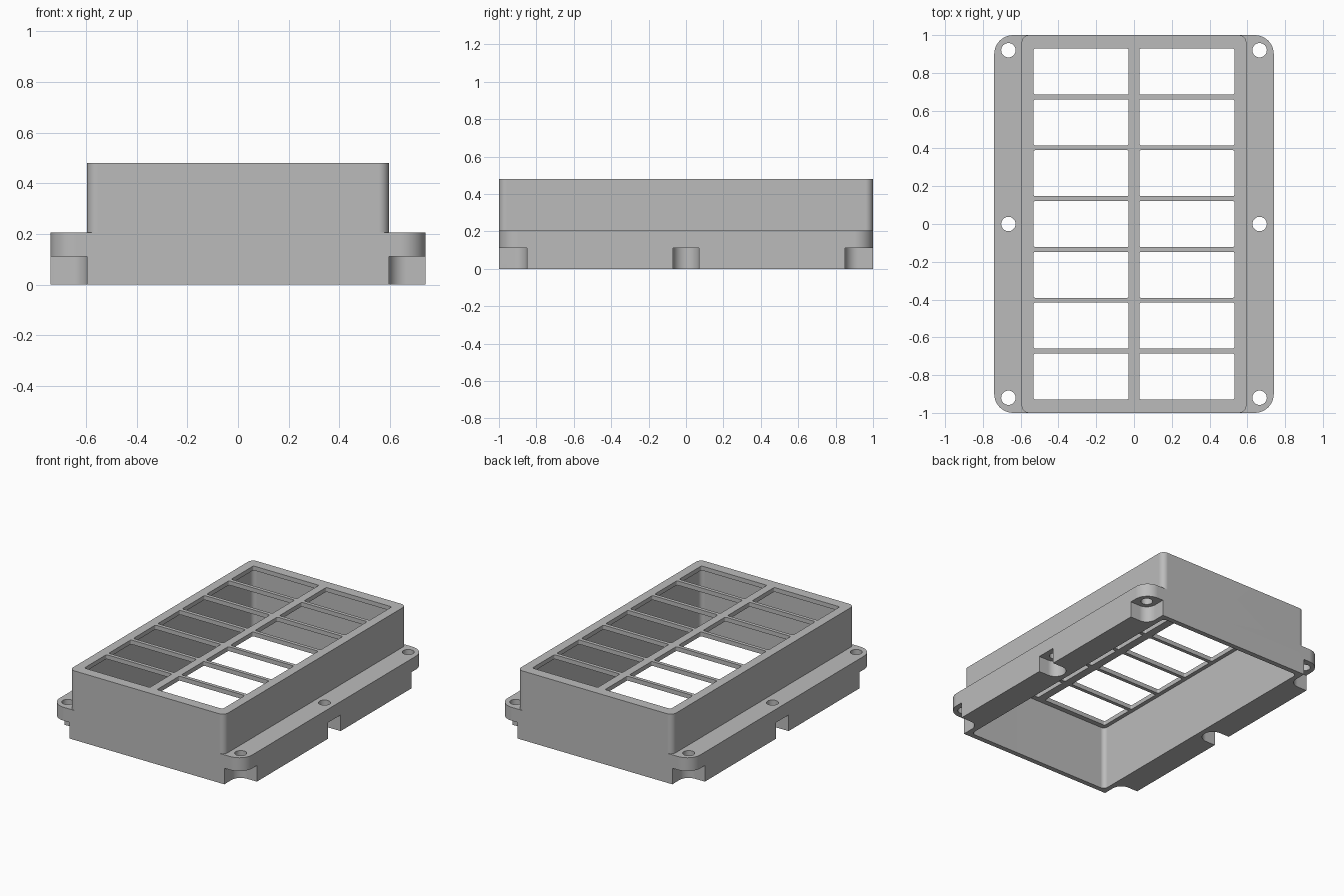
import bpy, bmesh, math

if "Cube" in bpy.data.objects:
    bpy.data.objects.remove(bpy.data.objects["Cube"], do_unlink=True)

# Main dimensions
HALF_LEN = 1.0
FLANGE_HALF, FLANGE_TOP = 0.74, 0.205
BODY_HALF, BODY_TOP = 0.595, 0.48
WALL, ROOF = 0.035, 0.03
SCREW_X, SCREW_Y = 0.665, 0.92
NOTCH_R, NOTCH_TOP, HOLE_R = 0.07, 0.112, 0.038
SCREWS = [(sx, sy) for sx in (-1, 1) for sy in (-1, 0, 1)]

grey = bpy.data.materials.new("plain grey")
grey.use_nodes = True
grey.diffuse_color = (0.5, 0.5, 0.5, 1)
grey.node_tree.nodes["Principled BSDF"].inputs["Base Color"].default_value = (0.5, 0.5, 0.5, 1)


def rounded(x0, x1, y0, y1, radii, steps=10):
    """Rectangle outline; radii run from the +x+y corner counter-clockwise."""
    points = []
    corners = [(x1, y1, -1, -1), (x0, y1, 1, -1), (x0, y0, 1, 1), (x1, y0, -1, 1)]
    for i, ((x, y, dx, dy), r) in enumerate(zip(corners, radii)):
        if r == 0:
            points.append((x, y))
            continue
        for k in range(steps + 1):
            a = math.pi / 2 * (i + k / steps)
            points.append((x + dx * r + r * math.cos(a), y + dy * r + r * math.sin(a)))
    return points


def circle(x, y, r, n=40):
    return [(x + r * math.cos(math.tau * k / n), y + r * math.sin(math.tau * k / n)) for k in range(n)]


def prisms(name, outlines, z0, z1):
    """One object holding an upright prism for each outline."""
    bm = bmesh.new()
    for outline in outlines:
        base = bm.faces.new([bm.verts.new((x, y, z0)) for x, y in outline])
        out = bmesh.ops.extrude_face_region(bm, geom=[base])
        top = [v for v in out["geom"] if isinstance(v, bmesh.types.BMVert)]
        bmesh.ops.translate(bm, verts=top, vec=(0, 0, z1 - z0))
    bmesh.ops.recalc_face_normals(bm, faces=bm.faces)
    mesh = bpy.data.meshes.new(name)
    bm.to_mesh(mesh)
    bm.free()
    mesh.materials.append(grey)
    obj = bpy.data.objects.new(name, mesh)
    bpy.context.collection.objects.link(obj)
    return obj


def combine(target, tool, operation):
    """Apply a boolean and discard the helper."""
    mod = target.modifiers.new(operation, "BOOLEAN")
    mod.operation, mod.solver, mod.object = operation, "EXACT", tool
    bpy.context.view_layer.objects.active = target
    bpy.ops.object.modifier_apply(modifier=mod.name)
    bpy.data.objects.remove(tool, do_unlink=True)


# Mounting flange with the raised box on it
housing = prisms("housing", [rounded(-FLANGE_HALF, FLANGE_HALF, -HALF_LEN, HALF_LEN, [0.1] * 4)], 0, FLANGE_TOP)
box = prisms("box", [rounded(-BODY_HALF, BODY_HALF, -HALF_LEN, HALF_LEN, [0.04] * 4)], 0.1, BODY_TOP)
combine(housing, box, "UNION")

# Open cavity below the roof
ix, iy = BODY_HALF - WALL, HALF_LEN - WALL
cavity = prisms("cavity", [rounded(-ix, ix, -iy, iy, [0.03] * 4)], -0.1, BODY_TOP - ROOF)
combine(housing, cavity, "DIFFERENCE")

# Two columns of seven windows through the roof
windows = []
for cx in (-0.28, 0.28):
    for row in range(-3, 4):
        cy = row * 0.269
        windows.append(rounded(cx - 0.252, cx + 0.252, cy - 0.122, cy + 0.122, [0.01] * 4, 4))
combine(housing, prisms("windows", windows, BODY_TOP - 0.1, BODY_TOP + 0.1), "DIFFERENCE")

# Rounded notches under each screw, open to the outside
notches = []
for sx, sy in SCREWS:
    xs = sorted((sx * (SCREW_X - NOTCH_R), sx * 0.9))
    ys = sorted((sy * (SCREW_Y - NOTCH_R), sy * 1.2)) if sy else (-NOTCH_R, NOTCH_R)
    # Only corners that face the cavity are rounded
    radii = [NOTCH_R * 0.999 if qx == -sx and (sy == 0 or qy == -sy) else 0
             for qx, qy in ((1, 1), (-1, 1), (-1, -1), (1, -1))]
    notches.append(rounded(*xs, *ys, radii))
combine(housing, prisms("notches", notches, -0.1, NOTCH_TOP), "DIFFERENCE")

# Screw holes
holes = [circle(sx * SCREW_X, sy * SCREW_Y, HOLE_R) for sx, sy in SCREWS]
combine(housing, prisms("holes", holes, -0.1, FLANGE_TOP + 0.1), "DIFFERENCE")

# Smooth rounded corners, flat panels
bpy.ops.object.select_all(action="DESELECT")
housing.select_set(True)
bpy.context.view_layer.objects.active = housing
bpy.ops.object.shade_smooth_by_angle(angle=math.radians(30))
weighted = housing.modifiers.new("flat panels", "WEIGHTED_NORMAL")
weighted.keep_sharp = True
